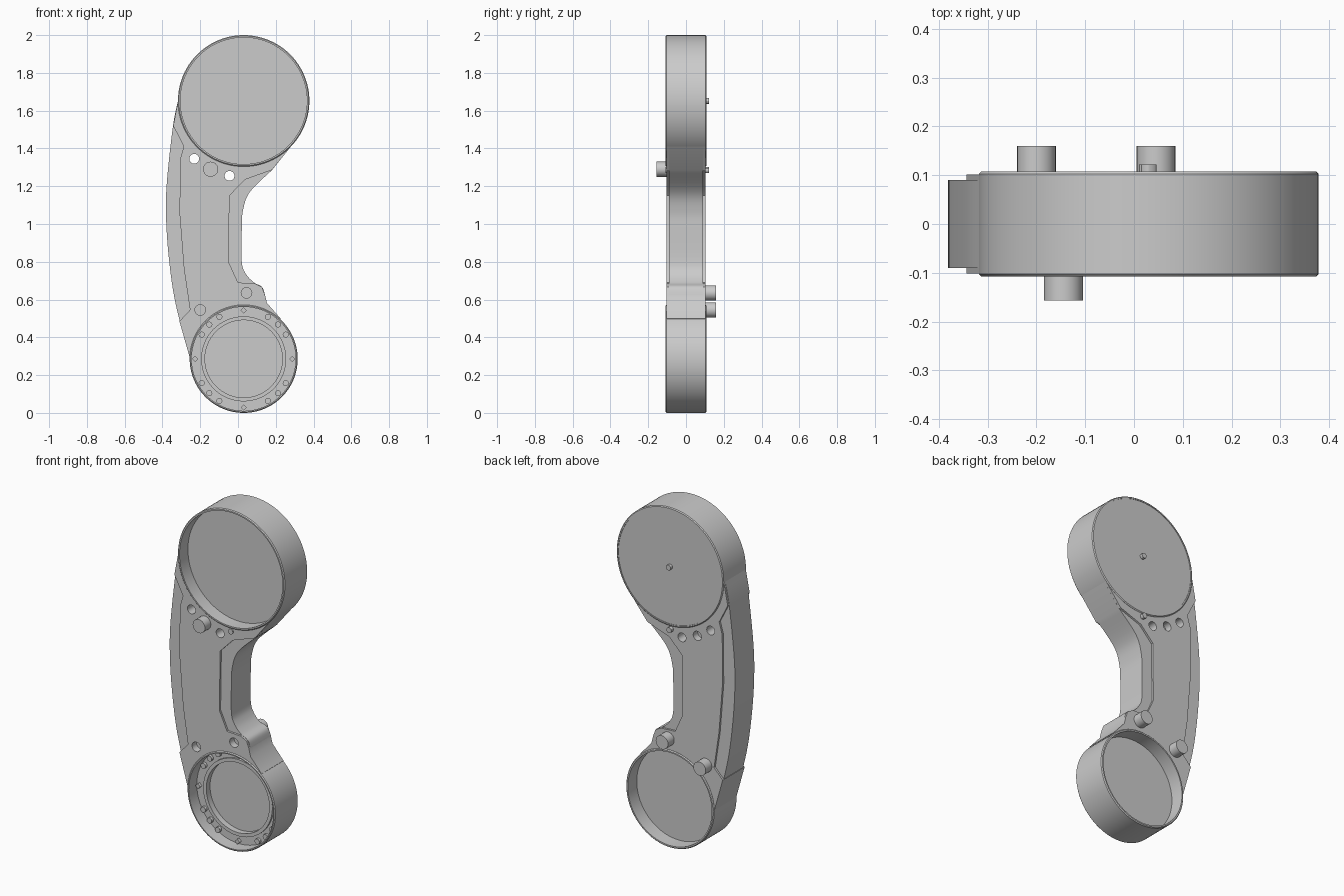
import bpy, bmesh, math
from mathutils import Vector

cube = bpy.data.objects.get("Cube")
if cube:
    bpy.data.objects.remove(cube, do_unlink=True)

GREY = (0.6, 0.6, 0.6, 1)
metal = bpy.data.materials.new("plain_grey")
metal.use_nodes = True
metal.diffuse_color = GREY
metal.node_tree.nodes["Principled BSDF"].inputs["Base Color"].default_value = GREY

TOP = (0.03, 1.652)
LOW = (0.03, 0.286)
TOP_R, LOW_R = 0.348, 0.286
HALF = 0.108


def finish(name, bm):
    bmesh.ops.recalc_face_normals(bm, faces=bm.faces)
    mesh = bpy.data.meshes.new(name)
    bm.to_mesh(mesh)
    bm.free()
    mesh.materials.append(metal)
    obj = bpy.data.objects.new(name, mesh)
    bpy.context.collection.objects.link(obj)
    return obj


def smooth(obj):
    bpy.ops.object.select_all(action='DESELECT')
    obj.select_set(True)
    bpy.context.view_layer.objects.active = obj
    bpy.ops.object.shade_smooth_by_angle(angle=math.radians(30))


def lathe(name, centre, profile, steps=96):
    """Turn a (radius, y) profile about an axis parallel to y."""
    bm = bmesh.new()
    c = Vector((centre[0], 0, centre[1]))
    verts = [bm.verts.new(c + Vector((r, y, 0))) for r, y in profile]
    edges = [bm.edges.new(pair) for pair in zip(verts, verts[1:])]
    bmesh.ops.spin(bm, geom=verts + edges, cent=c, axis=(0, 1, 0),
                   angle=math.tau, steps=steps)
    bmesh.ops.remove_doubles(bm, verts=bm.verts, dist=1e-5)
    obj = finish(name, bm)
    smooth(obj)
    return obj


def rod(name, centre, r, y0, y1, steps=24):
    return lathe(name, centre, [(0, y0), (r, y0), (r, y1), (0, y1)], steps)


def plate(name, outline, half):
    """Extrude an (x, z) outline symmetrically in y."""
    bm = bmesh.new()
    face = bm.faces.new([bm.verts.new((x, -half, z)) for x, z in outline])
    new = bmesh.ops.extrude_face_region(bm, geom=[face])["geom"]
    bmesh.ops.translate(bm, vec=(0, 2 * half, 0),
                        verts=[v for v in new if isinstance(v, bmesh.types.BMVert)])
    return finish(name, bm)


def curve(points, n=5):
    """Smooth curve through the points."""
    pts = [Vector(p) for p in [points[0]] + points + [points[-1]]]
    out = []
    for a, b, c, d in zip(pts, pts[1:], pts[2:], pts[3:]):
        for i in range(n):
            t = i / n
            out.append(0.5 * (2 * b + (c - a) * t + (2 * a - 5 * b + 4 * c - d) * t ** 2
                              + (3 * b - a - 3 * c + d) * t ** 3))
    return out + [pts[-1]]


# Large upper cup: open at the front, closed at the back
e = 0.005
lathe("upper_cup", TOP, [
    (0, -0.03), (TOP_R - 0.013, -0.03), (TOP_R - 0.013, -HALF), (TOP_R - e, -HALF),
    (TOP_R, e - HALF), (TOP_R, HALF - e), (TOP_R - e, HALF),
    (TOP_R - 0.012, HALF), (TOP_R - 0.012, HALF - 0.003), (0, HALF - 0.003)])

# Lower cup: stepped seat at the front, shallow bowl at the back
lathe("lower_cup", LOW, [
    (0, -0.01), (0.205, -0.01), (0.205, -0.045), (0.225, -0.045), (0.225, -0.033),
    (LOW_R - 0.011, -0.033), (LOW_R - 0.011, -HALF), (LOW_R - e, -HALF),
    (LOW_R, e - HALF), (LOW_R, HALF - e), (LOW_R - e, HALF),
    (LOW_R - 0.013, HALF), (LOW_R - 0.013, 0.025), (0, 0.025)])

# Ring of bolts and square keys in the lower seat
for quarter in range(4):
    for step in (0, 30, 45, 60):
        a = math.radians(quarter * 90 + step)
        spot = (LOW[0] + 0.257 * math.cos(a), LOW[1] + 0.257 * math.sin(a))
        rod("seat_bolt" if step else "seat_key", spot, 0.016, -0.05, -0.025,
            12 if step else 4)

# Arm: thinner edge plate and raised face plate
left = curve([(-0.317, 1.655), (-0.344, 1.52), (-0.376, 1.23), (-0.381, 1.05),
              (-0.37, 0.86), (-0.344, 0.65), (-0.307, 0.48), (-0.252, 0.28)])
right = curve([(0.18, 1.285), (0.063, 1.17), (0.026, 1.07), (0.02, 0.97),
               (0.02, 0.8), (0.042, 0.735), (0.085, 0.69), (0.127, 0.667),
               (0.143, 0.624), (0.153, 0.582), (0.225, 0.5)])
edge = plate("arm_edge", left + [(0.03, 0.25)] + right[::-1]
             + [(0.3, 1.435), (0.03, 1.65)], 0.09)
face = plate("arm_face", [
    (-0.318, 1.65), (-0.343, 1.52), (-0.287, 1.41), (-0.307, 1.34), (-0.309, 1.05),
    (-0.286, 0.76), (-0.254, 0.545), (-0.31, 0.485), (-0.252, 0.28), (0.03, 0.25),
    (0.225, 0.5), (0.153, 0.582), (0.143, 0.624), (0.127, 0.667), (0.09, 0.685),
    (0, 0.69), (-0.05, 0.8), (-0.045, 1.15), (0.037, 1.235), (0.18, 1.286),
    (0.3, 1.435), (0.03, 1.65)], 0.102)

# Cut the cup openings, through holes and blind sockets from the arm
FRONT_PEG = (-0.145, 1.29)
BACK_PEGS = [(-0.2, 0.545), (0.045, 0.635)]
cutters = [rod("cutter", TOP, TOP_R - 0.006, -0.3, 0.3, 96),
           rod("cutter", LOW, LOW_R - 0.006, -0.3, 0.3, 96),
           rod("cutter", FRONT_PEG, 0.027, 0.06, 0.3)]
cutters += [rod("cutter", p, 0.026, -0.3, 0.3) for p in [(-0.232, 1.345), (-0.045, 1.255)]]
cutters += [rod("cutter", p, 0.028, -0.3, -0.06) for p in BACK_PEGS]
for part in (edge, face):
    bpy.context.view_layer.objects.active = part
    for cutter in cutters:
        mod = part.modifiers.new("cut", 'BOOLEAN')
        mod.operation = 'DIFFERENCE'
        mod.solver = 'EXACT'
        mod.object = cutter
        bpy.ops.object.modifier_apply(modifier=mod.name)
    smooth(part)
for cutter in cutters:
    bpy.data.objects.remove(cutter, do_unlink=True)

# Locating pegs and small pins
rod("front_peg", FRONT_PEG, 0.04, -0.157, -0.09)
for p in BACK_PEGS:
    rod("back_peg", p, 0.04, 0.09, 0.16)
rod("centre_pin", TOP, 0.016, 0.08, 0.122, 12)
rod("arm_pin", (0.026, 1.285), 0.016, -0.108, 0.122, 12)
